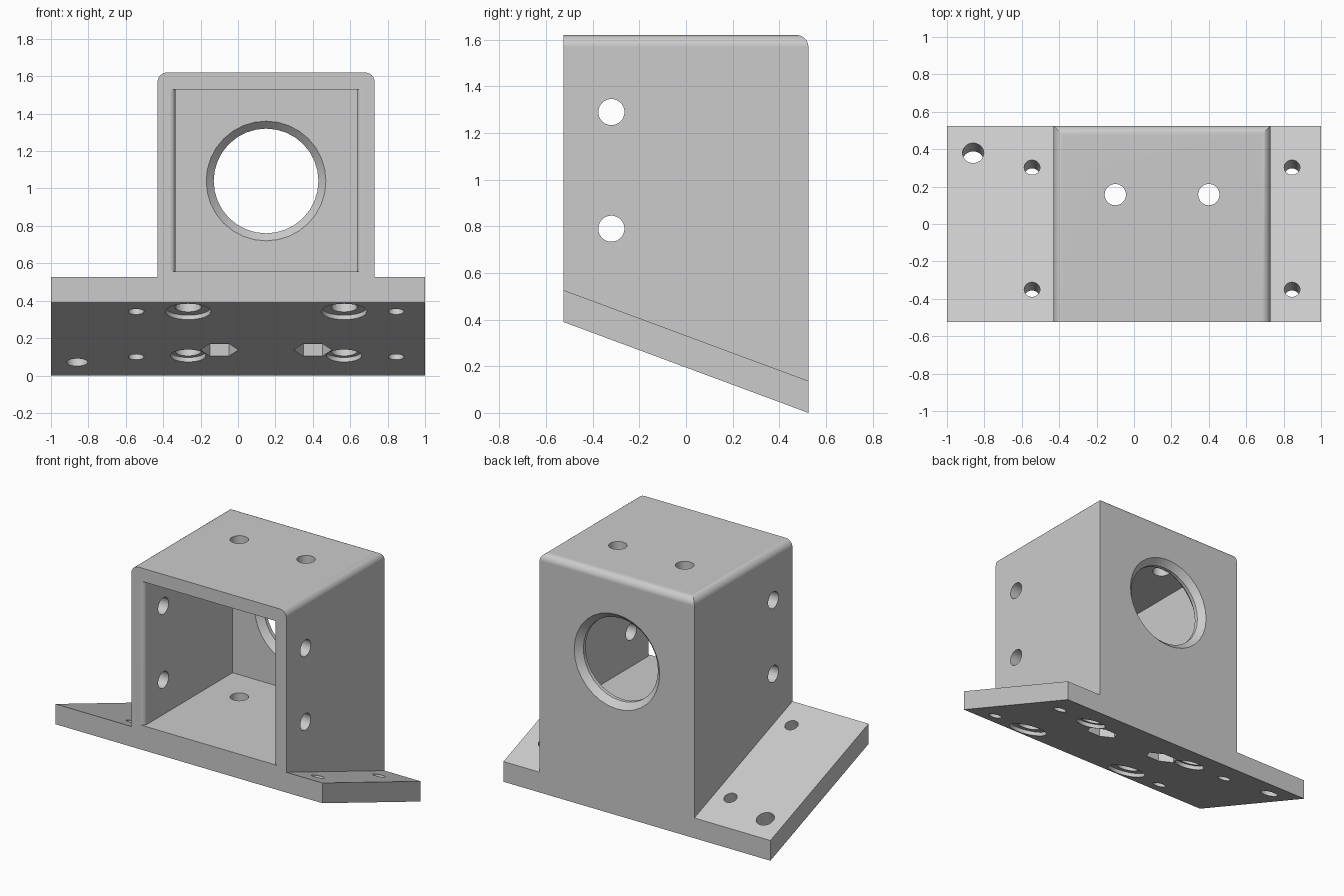
import bpy, bmesh, math
from mathutils import Matrix, Vector

old = bpy.data.objects.get("Cube")
if old:
    bpy.data.objects.remove(old, do_unlink=True)

HALF_Y = 0.525
SLOPE = 0.371              # fall of the plate per unit of depth
TILT = math.atan(SLOPE)
PLATE = 0.137              # vertical plate thickness
TOP = 1.62
LEFT, RIGHT = -0.43, 0.73
MID = (LEFT + RIGHT) / 2

grey = bpy.data.materials.new("light grey")
grey.use_nodes = True
colour = (0.6, 0.6, 0.6, 1)
grey.diffuse_color = colour
grey.node_tree.nodes["Principled BSDF"].inputs["Base Color"].default_value = colour


def underside(y):
    return SLOPE * (HALF_Y - y)


def make_object(name, bm):
    bmesh.ops.recalc_face_normals(bm, faces=bm.faces)
    mesh = bpy.data.meshes.new(name)
    bm.to_mesh(mesh)
    bm.free()
    obj = bpy.data.objects.new(name, mesh)
    bpy.context.collection.objects.link(obj)
    mesh.materials.append(grey)
    return obj


def prism(bm, points, offset):
    face = bm.faces.new([bm.verts.new(p) for p in points])
    geom = bmesh.ops.extrude_face_region(bm, geom=[face])["geom"]
    verts = [g for g in geom if isinstance(g, bmesh.types.BMVert)]
    bmesh.ops.translate(bm, verts=verts, vec=offset)


# Housing: box on a sloped flange plate, from one T profile
bm = bmesh.new()
profile = [(-1, 0), (1, 0), (1, PLATE), (RIGHT, PLATE), (RIGHT, TOP),
           (LEFT, TOP), (LEFT, PLATE), (-1, PLATE)]
prism(bm, [(x, -HALF_Y, z) for x, z in profile], (0, 2 * HALF_Y, 0))
for v in bm.verts:
    if v.co.z < TOP - 0.1:
        v.co.z += underside(v.co.y)

# Rounded roof edges on both sides and the back
rounded = [e for e in bm.edges
           if all(v.co.z > TOP - 0.01 for v in e.verts)
           and not all(v.co.y < 0 for v in e.verts)]
bmesh.ops.bevel(bm, geom=rounded, offset=0.05, segments=6,
                profile=0.5, affect='EDGES')
housing = make_object("housing", bm)


def cut(bm):
    cutter = make_object("cutter", bm)
    cutter.hide_render = True
    mod = housing.modifiers.new("cut", 'BOOLEAN')
    mod.operation = 'DIFFERENCE'
    mod.solver = 'EXACT'
    mod.object = cutter
    bpy.context.view_layer.objects.active = housing
    bpy.ops.object.modifier_apply(modifier=mod.name)
    bpy.data.objects.remove(cutter, do_unlink=True)


def cut_cylinder(start, end, radius, sides=32):
    start, end = Vector(start), Vector(end)
    axis = end - start
    turn = axis.to_track_quat('Z', 'Y').to_matrix().to_4x4()
    bm = bmesh.new()
    bmesh.ops.create_cone(bm, cap_ends=True, segments=sides, radius1=radius,
                          radius2=radius, depth=axis.length,
                          matrix=Matrix.Translation((start + end) / 2) @ turn)
    cut(bm)


def cut_from_below(x, y, radius, depth):
    # Hole square to the sloped underside
    base = Vector((x, y, underside(y)))
    normal = Vector((0, math.sin(TILT), math.cos(TILT)))
    cut_cylinder(base - normal * 0.06, base + normal * depth, radius)


# Cavity, open at the front with rounded side lips
inner, lip, steps = 0.485, 0.03, 6
side = [(inner, 0.42)]
for i in range(steps + 1):
    a = math.pi / 2 * i / steps
    side.append((inner + lip - lip * math.cos(a),
                 -HALF_Y + lip - lip * math.sin(a)))
side.append((inner + lip, -0.6))
outline = side + [(-x, y) for x, y in reversed(side)]
bm = bmesh.new()
prism(bm, [(MID + x, y, 0.555) for x, y in outline], (0, 0, 0.975))
cut(bm)

# Large bore through the back wall, chamfered on both faces
bm = bmesh.new()
rings = []
for y, r in [(0.4, 0.34), (0.46, 0.28), (0.485, 0.28), (0.545, 0.34)]:
    rings.append([bm.verts.new((MID + r * math.cos(math.tau * i / 32), y,
                                1.04 + r * math.sin(math.tau * i / 32)))
                  for i in range(32)])
for a, b in zip(rings, rings[1:]):
    for i in range(32):
        j = (i + 1) % 32
        bm.faces.new((a[i], a[j], b[j], b[i]))
bm.faces.new(rings[0])
bm.faces.new(rings[-1])
cut(bm)

# Cross holes through both side walls
for z in (0.79, 1.29):
    cut_cylinder((LEFT - 0.1, -0.32, z), (RIGHT + 0.1, -0.32, z), 0.056)

# Vertical bolt holes with hexagonal nut pockets underneath
for x in (MID - 0.25, MID + 0.25):
    cut_cylinder((x, 0.157, -0.1), (x, 0.157, TOP + 0.1), 0.057)
    bm = bmesh.new()
    hexagon = [(x + 0.102 * math.cos(math.tau * i / 6),
                0.157 + 0.102 * math.sin(math.tau * i / 6), -0.1)
               for i in range(6)]
    prism(bm, hexagon, (0, 0, 0.4))
    cut(bm)

# Stepped blind recesses under the box
for x in (MID - 0.417, MID + 0.417):
    for y, radius in ((-0.395, 0.122), (0.24, 0.095)):
        cut_from_below(x, y, radius, 0.025)
        cut_from_below(x, y, 0.07, 0.12)

# Screw holes in the flanges
for x in (MID - 0.695, MID + 0.695):
    for y in (-0.395, 0.258):
        cut_from_below(x, y, 0.042, 0.2)
cut_from_below(-0.86, 0.335, 0.057, 0.2)

# Smooth rounds, crisp edges
bpy.ops.object.select_all(action='DESELECT')
housing.select_set(True)
bpy.context.view_layer.objects.active = housing
bpy.ops.object.shade_smooth_by_angle(angle=math.radians(28))
weighted = housing.modifiers.new("weighted normals", 'WEIGHTED_NORMAL')
weighted.keep_sharp = True
